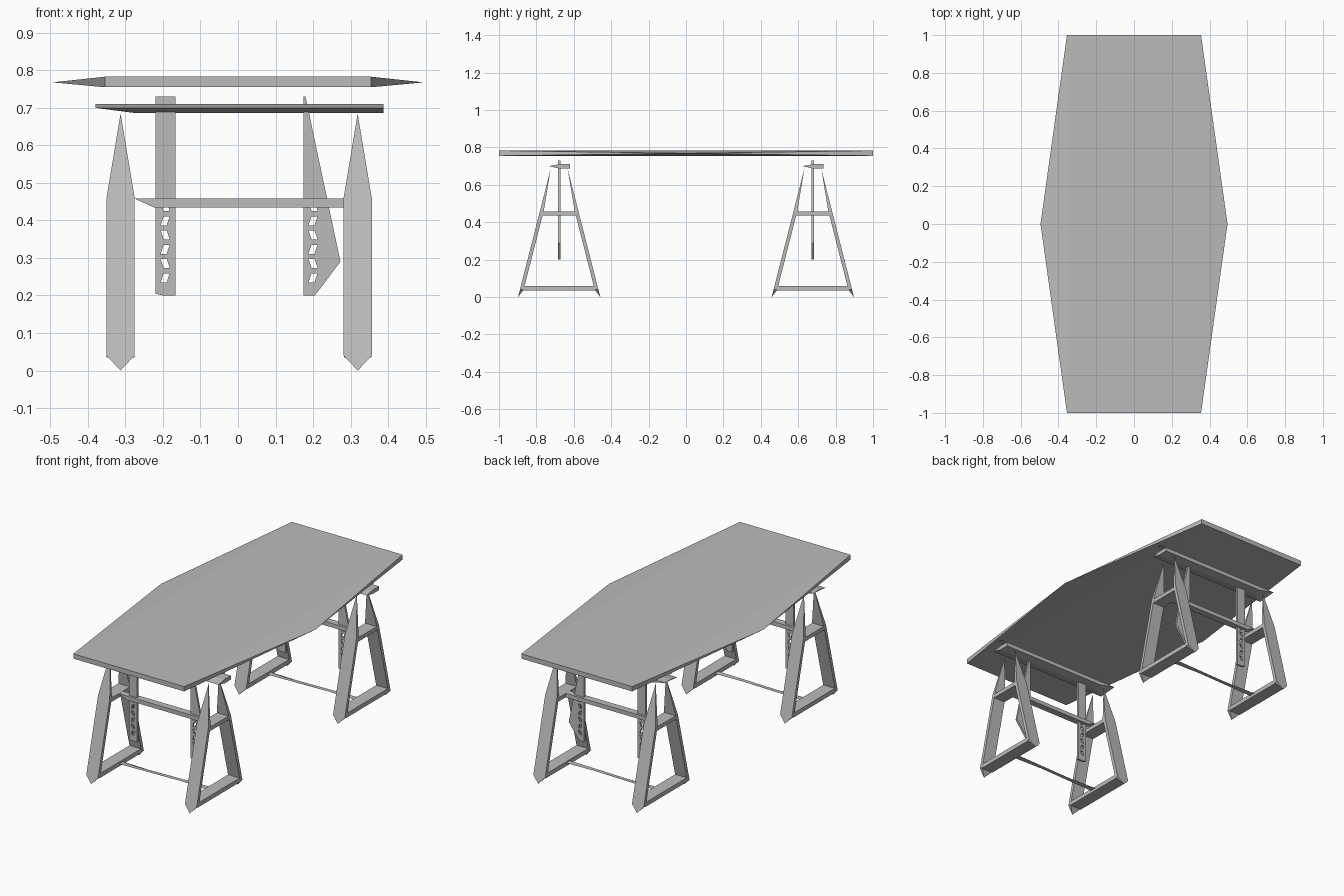
import bpy
import bmesh
import math

if "Cube" in bpy.data.objects:
    bpy.data.objects.remove(bpy.data.objects["Cube"], do_unlink=True)

# Single flat colour
GREY = (0.5, 0.5, 0.5, 1.0)
grey = bpy.data.materials.new("plain_grey")
grey.use_nodes = True
grey.diffuse_color = GREY
grey.node_tree.nodes["Principled BSDF"].inputs["Base Color"].default_value = GREY

TRESTLES = {"front": -0.678, "back": 0.678}


def place(name, mesh, y=0.0):
    obj = bpy.data.objects.new(name, mesh)
    obj.location.y = y
    bpy.context.collection.objects.link(obj)
    return obj


def finish(bm, name):
    mesh = bpy.data.meshes.new(name)
    bm.to_mesh(mesh)
    bm.free()
    mesh.materials.append(grey)
    return mesh


def convex(name, points):
    """Solid flat-sided part spanning its corner points."""
    bm = bmesh.new()
    for point in points:
        bm.verts.new(point)
    bmesh.ops.convex_hull(bm, input=bm.verts[:])
    bmesh.ops.dissolve_limit(bm, angle_limit=math.radians(0.2),
                             verts=bm.verts[:], edges=bm.edges[:])
    bmesh.ops.recalc_face_normals(bm, faces=bm.faces[:])
    return finish(bm, name)


def block(name, xs, ys, zs):
    return convex(name, [(x, y, z) for x in xs for y in ys for z in zs])


def sliver(name, left, right, half, z):
    """Two thin triangles: the upper one widens to the right, the lower to the left."""
    bm = bmesh.new()
    up = [(left, 0, z), (right, -half, z), (right, half, z)]
    down = [(right, 0, z - 0.004), (left, -half, z - 0.004), (left, half, z - 0.004)]
    for corners in (up, down):
        face = bm.faces.new([bm.verts.new(c) for c in corners])
        face.normal_update()
        if (face.normal.z > 0) != (corners is up):
            face.normal_flip()
    return finish(bm, name)


def slotted_plate(name, outline, slot_x):
    """Upright plate cut with a column of small slanted slots."""
    curve = bpy.data.curves.new(name + "_outline", "CURVE")
    curve.dimensions = "2D"
    curve.fill_mode = "BOTH"
    curve.extrude = 0.006
    loops = [outline]
    for i in range(6):
        z = 0.235 + i * 0.038
        tilt = 0.004 if i % 2 else -0.004
        loops.append([(slot_x - 0.008 + tilt, z), (slot_x + 0.008 + tilt, z),
                      (slot_x + 0.008 - tilt, z + 0.024), (slot_x - 0.008 - tilt, z + 0.024)])
    for loop in loops:
        spline = curve.splines.new("POLY")
        spline.points.add(len(loop) - 1)
        for point, (x, z) in zip(spline.points, loop):
            point.co = (x, z, 0, 1)
        spline.use_cyclic_u = True
    helper = bpy.data.objects.new(name + "_helper", curve)
    bpy.context.collection.objects.link(helper)
    graph = bpy.context.evaluated_depsgraph_get()
    bm = bmesh.new()
    bm.from_mesh(bpy.data.meshes.new_from_object(helper.evaluated_get(graph)))
    bpy.data.objects.remove(helper, do_unlink=True)
    # Stand the plate upright
    for v in bm.verts:
        v.co = (v.co.x, -v.co.z, v.co.y)
    bmesh.ops.remove_doubles(bm, verts=bm.verts[:], dist=0.0001)
    bmesh.ops.recalc_face_normals(bm, faces=bm.faces[:])
    for f in bm.faces:
        f.smooth = False
    return finish(bm, name)


def leg(name, x, side):
    """Leaning leg, pointed at both ends."""
    def outer(z):
        return 0.22 - 0.255 * z
    points = [(x, side * outer(z), z) for z in (0.0, 0.685)]
    for z in (0.04, 0.46):
        for dx in (-0.0375, 0.0375):
            points.append((x + dx, side * outer(z), z))
            points.append((x + dx, side * (outer(z) - 0.02), z))
    return convex(name, points)


# Six-sided table top, thinning to a point at the middle of each long side
top = [(x, y, z) for x in (-0.355, 0.355) for y in (-1, 1) for z in (0.755, 0.783)]
top += [(-0.495, 0, 0.768), (0.495, 0, 0.768)]
place("table_top", convex("table_top", top))

parts = {}

# Side frames: two legs and two rails each
for side_name, x in (("right", -0.313), ("left", 0.319)):
    width = (x - 0.037, x + 0.037)
    parts[side_name + "_front_leg"] = leg("front_leg", x, -1)
    parts[side_name + "_back_leg"] = leg("back_leg", x, 1)
    parts[side_name + "_lower_rail"] = block("lower_rail", width, (-0.195, 0.195), (0.035, 0.06))
    parts[side_name + "_upper_rail"] = block("upper_rail", width, (-0.092, 0.092), (0.435, 0.458))

# Beam under the top, wedge shaped from front to back
beam = [(x, y, z) for x in (-0.38, 0.388) for y, z in ((-0.055, 0.7), (0, 0.71), (0.058, 0.71))]
beam += [(x, y, 0.687) for x in (-0.28, 0.388) for y in (0, 0.058)]
parts["support_beam"] = convex("support_beam", beam)

# Crossbar and thin stretchers between the side frames
bar = [(x, y, 0.458) for x in (-0.275, 0.283) for y in (-0.02, 0.02)]
bar += [(x, y, 0.435) for x in (-0.225, 0.283) for y in (-0.02, 0.02)]
parts["crossbar"] = convex("crossbar", bar)
parts["floor_stretcher"] = sliver("floor_stretcher", -0.275, 0.283, 0.018, 0.054)
parts["top_strip"] = sliver("top_strip", -0.38, 0.388, 0.012, 0.745)

# Slotted height posts
parts["right_post"] = slotted_plate("right_post", [
    (-0.22, 0.205), (-0.2, 0.2), (-0.167, 0.2), (-0.167, 0.73), (-0.22, 0.73)], -0.194)
parts["left_post"] = slotted_plate("left_post", [
    (0.175, 0.2), (0.205, 0.2), (0.273, 0.29), (0.18, 0.73), (0.175, 0.73)], 0.2)

for trestle, y in TRESTLES.items():
    for part, mesh in parts.items():
        place(trestle + "_trestle_" + part, mesh, y)
